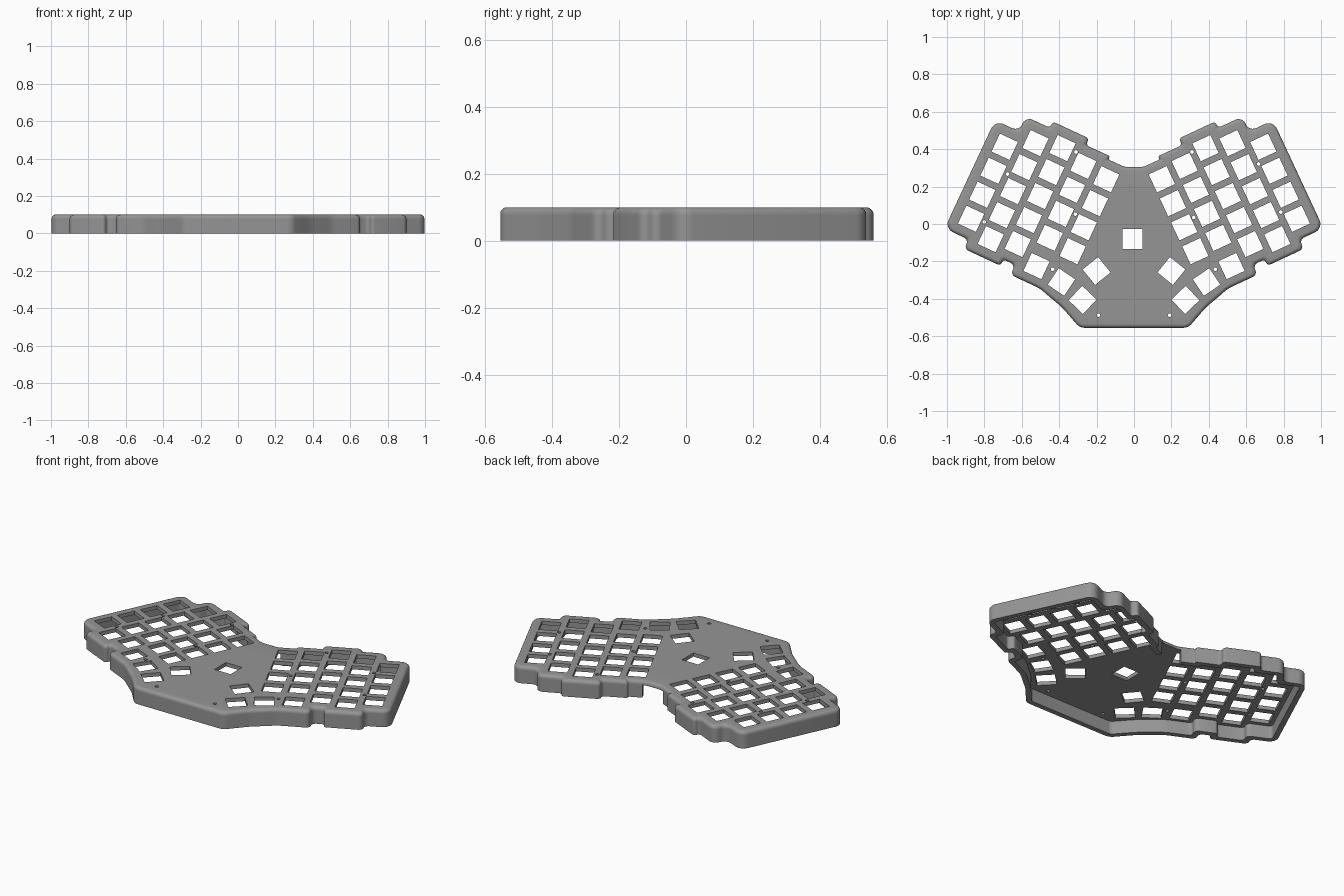
import bpy, bmesh, math
from mathutils import Vector

if "Cube" in bpy.data.objects:
    bpy.data.objects.remove(bpy.data.objects["Cube"])

TILT = math.radians(25)
PITCH, HOLE = 0.1415, 0.106
HEIGHT, EDGE, WALL, PLATE = 0.10, 0.02, 0.03, 0.022
SLOT = 0.074          # height of the cable opening
R = Vector((math.cos(TILT), math.sin(TILT)))
U = Vector((-math.sin(TILT), math.cos(TILT)))


def world(a, b):
    """Tilted key-field coordinates to plan coordinates (right half)."""
    return R * a + U * b


# Key columns, outermost first: (across, top key position, key count)
columns = [(0.801, 0.082, 4), (0.660, 0.169, 5), (0.518, 0.206, 5),
           (0.377, 0.167, 4), (0.236, 0.154, 4)]
# Thumb keys: x, y, rotation in degrees
thumbs = [(0.521, -0.225, 25), (0.388, -0.310, 34), (0.275, -0.406, 44), (0.200, -0.251, 51)]

# Right half of the outline, from bottom centre round to top centre: (point, corner radius)
half = [(Vector((0.29, -0.555)), 0.06), (Vector((0.385, -0.445)), 0.35),
        (Vector((0.445, -0.395)), 0.35), (world(0.31, -0.525), 0.2)]
for a, b in [(0.484, -0.525), (0.484, -0.467), (0.553, -0.467), (0.553, -0.504),
             (0.767, -0.504), (0.767, -0.4495), (0.908, -0.4495), (0.908, 0.189),
             (0.767, 0.189), (0.767, 0.276), (0.625, 0.276), (0.625, 0.313),
             (0.411, 0.313), (0.411, 0.274), (0.270, 0.274), (0.270, 0.255)]:
    half.append((world(a, b), 0.05))
half.append((world(0.175, 0.255), 0.08))
outline = half + [(Vector((-p.x, p.y)), r) for p, r in reversed(half)]


def outline_loop(inset, steps=6):
    """Outline moved inwards with rounded corners, always the same point count."""
    n = len(outline)
    moved, turns = [], []
    for i, (p, r) in enumerate(outline):
        d1 = (p - outline[i - 1][0]).normalized()
        d2 = (outline[(i + 1) % n][0] - p).normalized()
        n1, n2 = Vector((-d1.y, d1.x)), Vector((-d2.y, d2.x))
        moved.append(p + (n1 + n2) * (inset / (1 + n1.dot(n2))))
        turns.append(math.atan2(d1.x * d2.y - d1.y * d2.x, d1.dot(d2)))
    result = []
    for i, p in enumerate(moved):
        back, ahead, t = moved[i - 1] - p, moved[(i + 1) % n] - p, turns[i]
        radius = outline[i][1] - math.copysign(inset, t)
        tan = math.tan(abs(t) / 2)
        reach = min(max(radius, 0.004) * tan, 0.47 * back.length, 0.47 * ahead.length)
        radius = reach / tan
        d = -back.normalized()
        side = Vector((-d.y, d.x)) * math.copysign(1, t)
        centre = p - d * reach + side * radius
        for k in range(steps + 1):
            ang = abs(t) * k / steps
            result.append(centre - side * (radius * math.cos(ang)) + d * (radius * math.sin(ang)))
    return result


bm = bmesh.new()


def ring(points, z):
    return [bm.verts.new((p.x, p.y, z)) for p in points]


def bridge(low, high, skip=()):
    """Quads between two rings; faces look to the right of the ring's direction."""
    for i in range(len(low)):
        if i not in skip:
            j = (i + 1) % len(low)
            bm.faces.new((low[i], low[j], high[j], high[i]))


def fill(rings, up):
    """Flat face bounded by the first ring, pierced by the others."""
    edges = []
    for r in rings:
        for i in range(len(r)):
            edges.append(bm.edges.get((r[i - 1], r[i])))
    made = bmesh.ops.triangle_fill(bm, use_beauty=True, edges=edges, normal=(0, 0, up))
    for f in made["geom"]:
        if isinstance(f, bmesh.types.BMFace):
            f.normal_update()
            if f.normal.z * up < 0:
                f.normal_flip()


# Outer wall with a rounded top edge
outer_pts, inner_pts = outline_loop(0), outline_loop(WALL)
count = len(outer_pts)
slot = {i for i in range(count)
        if outer_pts[i].y > 0.2 and abs(outer_pts[i].x + outer_pts[(i + 1) % count].x) / 2 < 0.07}
outer = [ring(outer_pts, 0), ring(outer_pts, SLOT)]
for k in range(6):
    q = math.radians(18 * k)
    outer.append(ring(outline_loop(EDGE * (1 - math.cos(q))), HEIGHT - EDGE + EDGE * math.sin(q)))
for k in range(len(outer) - 1):
    bridge(outer[k], outer[k + 1], slot if k == 0 else ())

# Inner wall of the hollow underside
inner = [ring(inner_pts, z) for z in (0, SLOT, HEIGHT - PLATE)]
bridge(inner[1], inner[0], slot)
bridge(inner[2], inner[1])

# Bottom rim, and the cable opening in the back wall
bridge(inner[0], outer[0], slot)
bridge(inner[1], outer[1], set(range(count)) - slot)
for i in range(count):
    if (i in slot) != ((i - 1) % count in slot):
        jamb = [outer[0][i], outer[1][i], inner[1][i], inner[0][i]]
        bm.faces.new(jamb if i in slot else jamb[::-1])

# Key holes and screw holes: (x, y, angle, radius, sides)
keys = [(*world(a, top - PITCH * k), 25) for a, top, n in columns for k in range(n)] + thumbs
keys = keys + [(-x, y, -deg) for x, y, deg in keys] + [(-0.008, -0.08, 0)]
holes = [(x, y, math.radians(deg + 45), HOLE / math.sqrt(2), 4) for x, y, deg in keys]
screws = [(-0.676, 0.267), (-0.80, 0.011), (0.666, 0.321), (0.785, 0.064),
          (-0.313, 0.053), (0.32, 0.035)]
for s in (-1, 1):
    screws += [(s * 0.31, 0.385), (s * 0.435, -0.242), (s * 0.19, -0.487)]
holes += [(x, y, 0, 0.010, 12) for x, y in screws]

top_rings, under_rings = [outer[-1]], [inner[2]]
for x, y, angle, radius, sides in holes:
    pts = [Vector((x + radius * math.cos(angle + 2 * math.pi * k / sides),
                   y + radius * math.sin(angle + 2 * math.pi * k / sides))) for k in range(sides)]
    low, high = ring(pts, HEIGHT - PLATE), ring(pts, HEIGHT)
    bridge(high, low)
    top_rings.append(high)
    under_rings.append(low)

# Top plate surfaces
fill(top_rings, 1)
fill(under_rings, -1)

mesh = bpy.data.meshes.new("keyboard_case")
bm.to_mesh(mesh)
bm.free()
case = bpy.data.objects.new("keyboard_case", mesh)
bpy.context.collection.objects.link(case)

# Finish
grey = bpy.data.materials.new("mid_grey")
grey.diffuse_color = (0.30, 0.30, 0.30, 1)
grey.use_nodes = True
grey.node_tree.nodes["Principled BSDF"].inputs["Base Color"].default_value = grey.diffuse_color
mesh.materials.append(grey)
bpy.context.view_layer.objects.active = case
case.select_set(True)
bpy.ops.object.shade_smooth_by_angle(angle=math.radians(25))
